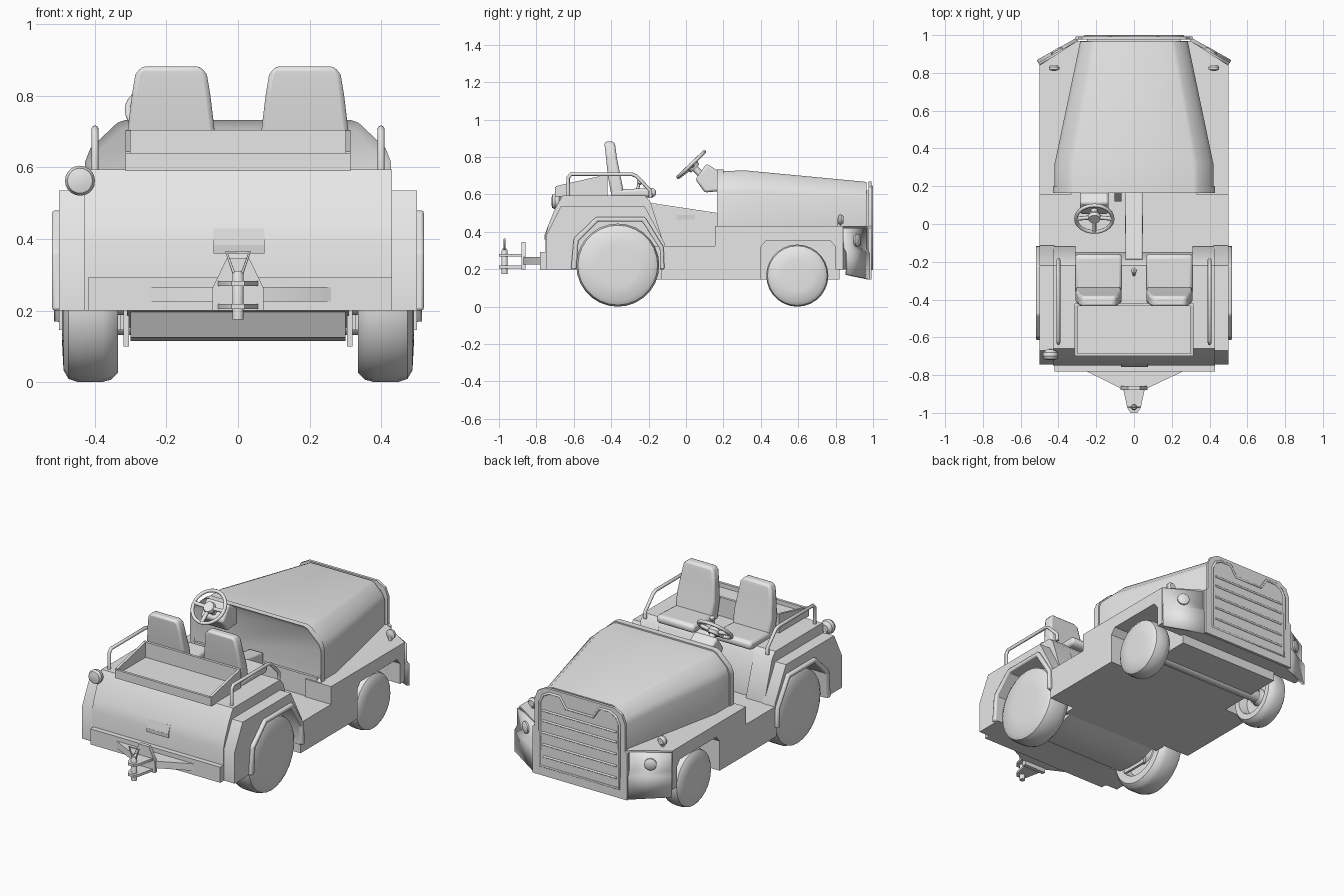
import bpy, bmesh, math
from mathutils import Vector, Matrix

if "Cube" in bpy.data.objects:
    bpy.data.objects.remove(bpy.data.objects["Cube"])


def material(name, rgb):
    m = bpy.data.materials.new(name)
    m.use_nodes = True
    m.diffuse_color = (*rgb, 1)
    m.node_tree.nodes["Principled BSDF"].inputs["Base Color"].default_value = (*rgb, 1)
    return m


GREY = material("light grey", (0.8, 0.8, 0.8))
PLATE = material("plate grey", (0.68, 0.68, 0.68))


def finish(name, bm, mirror=False, bevel=0, mat=GREY, angle=35):
    bmesh.ops.recalc_face_normals(bm, faces=bm.faces)
    me = bpy.data.meshes.new(name)
    bm.to_mesh(me)
    bm.free()
    me.materials.append(mat)
    ob = bpy.data.objects.new(name, me)
    bpy.context.collection.objects.link(ob)
    bpy.ops.object.select_all(action='DESELECT')
    ob.select_set(True)
    bpy.context.view_layer.objects.active = ob
    bpy.ops.object.shade_smooth_by_angle(angle=math.radians(angle))
    if bevel:
        b = ob.modifiers.new("bevel", 'BEVEL')
        b.width, b.segments = bevel, 2
    if mirror:
        ob.modifiers.new("mirror", 'MIRROR')
    return ob


def loft(name, rings, inset=0, depth=0, **kw):
    """Skin closed rings of points; optionally recess the first cap."""
    bm = bmesh.new()
    vs = [[bm.verts.new(p) for p in r] for r in rings]
    n = len(rings[0])
    for a, b in zip(vs, vs[1:]):
        for i in range(n):
            bm.faces.new((a[i], a[(i + 1) % n], b[(i + 1) % n], b[i]))
    first = bm.faces.new(vs[0])
    bm.faces.new(vs[-1])
    bmesh.ops.recalc_face_normals(bm, faces=bm.faces)
    if inset:
        bmesh.ops.inset_region(bm, faces=[first], thickness=inset)
        bmesh.ops.translate(bm, verts=first.verts, vec=-first.normal * depth)
    return finish(name, bm, **kw)


def prism(name, pts, a, b, axis, **kw):
    put = {'x': lambda p, t: (t, p[0], p[1]), 'y': lambda p, t: (p[0], t, p[1]),
           'z': lambda p, t: (p[0], p[1], t)}[axis]
    return loft(name, [[put(p, t) for p in pts] for t in (a, b)], **kw)


def box(name, x, y, z, **kw):
    return prism(name, [(x[0], y[0]), (x[1], y[0]), (x[1], y[1]), (x[0], y[1])], *z, 'z', **kw)


def lathe(name, profile, origin, axis, steps=28, **kw):
    """Spin (radius, height) points around an axis."""
    turn = Vector((0, 0, 1)).rotation_difference(Vector(axis)).to_matrix()
    rings = [[Vector(origin) + turn @ Vector((r * math.cos(t), r * math.sin(t), h))
              for t in (2 * math.pi * i / steps for i in range(steps))] for r, h in profile]
    return loft(name, rings, **kw)


def tube(name, pts, r, closed=False):
    c = bpy.data.curves.new(name, 'CURVE')
    c.dimensions, c.bevel_depth, c.bevel_resolution, c.use_fill_caps = '3D', r, 2, True
    s = c.splines.new('POLY')
    s.points.add(len(pts) - 1)
    for p, q in zip(s.points, pts):
        p.co = (*q, 1)
    s.use_cyclic_u = closed
    c.materials.append(GREY)
    ob = bpy.data.objects.new(name, c)
    bpy.context.collection.objects.link(ob)


def sym(half):
    """Complete a right-half outline by reflecting it."""
    return half + [(-x, z) for x, z in reversed(half)]


# Body: centre hull, side sills with wheel openings, rear tub and fenders
ARCH = [(-.14, .2), (-.14, .31), (-.235, .455), (-.47, .455), (-.575, .35), (-.585, .2)]
TAIL = [(-.75, .2), (-.75, .385), (-.735, .44), (-.7, .525), (-.66, .595)]
prism("centre_hull", [(-.2, .145), (.82, .145), (.82, .43), (.17, .43), (.17, .325), (-.2, .325)],
      -.33, .33, 'x')
prism("side_sill", [(-.13, .145), (.4, .145), (.4, .32), (.43, .355), (.77, .355), (.8, .32), (.8, .2),
                    (.84, .2), (.84, .43), (.155, .43), (.155, .325), (-.13, .325)], .33, .5, 'x', mirror=True)
prism("rear_tub_centre", TAIL + [(-.22, .595), (-.19, .56), (-.15, .325), (-.15, .145), (-.55, .2)], -.31, .31, 'x')
prism("rear_tub_side", TAIL + [(-.22, .595), (-.19, .56), (-.12, .34), (-.12, .2)] + ARCH, .31, .43, 'x', mirror=True)
prism("rear_fender", [(-.745, .2), (-.745, .385), (-.67, .535), (-.22, .535), (-.115, .34), (-.115, .2)] + ARCH,
      .42, .5, 'x', mirror=True)
flare = [(-.115, .2), (-.12, .32), (-.22, .48), (-.48, .48), (-.6, .365), (-.615, .2)]
loft("fender_flare", [[(x, y, z) for y, z in flare[:] + ARCH[::-1]] for x in (.49, .52)], mirror=True, bevel=.008)
prism("nose", [(-.5, .8), (.5, .8), (.5, .84), (.3, .97), (-.3, .97), (-.5, .84)], .2, .43, 'z')
prism("axle_housing", [(-.55, .25), (-.48, .125), (-.4, .115), (-.3, .115), (-.2, .145), (-.15, .25)], -.3, .3, 'x')
box("side_bracket", (.305, .32), (-.45, -.28), (.1, .3), mirror=True)

# Wheels
for label, y, r, x0, x1 in (("rear", -.365, .222, .335, .492), ("front", .595, .166, .36, .485)):
    for side in (-1, 1):
        w = x1 - x0
        lathe(label + "_wheel", [(r * .2, .06), (r * .25, .02), (r * .3, .05), (r * .62, .05), (r * .68, 0),
              (r * .88, 0), (r * .97, .02), (r, .045), (r, w - .045), (r * .96, w - .018),
              (r * .85, w - .004), (r * .5, w), (r * .05, w)], (side * x0, y, r), (side, 0, 0))
    tube(label + "_axle", [(-x0 - .06, y, r), (x0 + .06, y, r)], .035)


# Hood with raised rear rim and recessed firewall
def arch(w, y, top, drop, out=0):
    half = [(w + out, .43), (w + out, top - drop), (w - .015 + out, top - drop * .65),
            (w - drop * .75, top - .008 + out), (w - drop * .95, top + out)]
    return [(x, y, z) for x, z in sym(half)]


loft("hood", [arch(.42, .185, .725, .11), arch(.42, .32, .728, .11), arch(.285, .965, .667, .09)], angle=50)
loft("hood_rim", [arch(.42, .165, .725, .11, .008), arch(.42, .2, .725, .11, .008)], inset=.022, depth=.015)
box("firewall", (-.4, .4), (.165, .2), (.325, .45))
box("radiator_core", (-.25, .25), (.95, .99), (.2, .62))

# Grille panel, ribs and wrap-around lamp wings
prism("grille_panel", sym([(.31, .145), (.31, .42), (.295, .43), (.295, .59), (.275, .64), (.225, .668)]),
      .977, .993, 'y')
frame = [(.26, .2), (.26, .58), (.24, .62), (.2, .642), (.13, .642), (.09, .58)]
tube("grille_frame", [(x, .993, z) for x, z in sym(frame)], .007, True)
for z in (.26, .33, .4, .47, .53):
    tube("grille_rib", [(-.24, .993, z), (.24, .993, z)], .006)
bm = bmesh.new()
rows = [[bm.verts.new((x, y, z)) for x, y, z in ((.305, .985, a), (.515, .868, b))]
        for a, b in ((.145, .17), (.285, .295), (.42, .42))]
for a, b in zip(rows, rows[1:]):
    window = bm.faces.new((a[0], a[1], b[1], b[0]))
window.normal_update()
bmesh.ops.inset_region(bm, faces=[window], thickness=.024)
bmesh.ops.translate(bm, verts=window.verts, vec=(-.008, -.014, 0))
wing = finish("lamp_wing", bm, mirror=True)
solid = wing.modifiers.new("thickness", 'SOLIDIFY')
solid.thickness = .016
lamp_dir = Vector((.49, .87, 0)).normalized()
for s in (-1, 1):
    d = Vector((s * lamp_dir.x, lamp_dir.y, 0))
    lathe("headlamp", [(.034, 0), (.034, .01), (.02, .018)], (s * .405, .91, .355), d, 16)
    lathe("marker_lamp", [(.008, 0), (.028, .008), (.028, .02), (.018, .032)], (s * .423, .81, .465), (0, 1, 0), 16)
    tube("marker_stem", [(s * .423, .82, .42), (s * .423, .82, .46)], .01)

# Cabin: tunnel, lever, pedals, steering
prism("tunnel", [(-.2, .3), (.175, .3), (.175, .5), (-.19, .555)], -.045, .045, 'x', bevel=.006)
box("tunnel_plate", (-.048, .048), (-.05, .045), (.465, .49), mat=PLATE)
tube("gear_lever", [(0, -.27, .59), (0, -.25, .66)], .008)
lathe("lever_knob", [(.004, 0), (.015, .01), (.015, .022), (.004, .032)], (0, -.25, .65), (0, .2, 1), 12)
for x in (-.085, -.16):
    prism("pedal", [(.17, .45), (.12, .38), (.13, .37), (.18, .43)], x - .018, x + .018, 'x')
axis = Vector((0, -.69, .72)).normalized()
hub = Vector((-.21, .028, .76))
turn = Vector((0, 0, 1)).rotation_difference(axis).to_matrix()
tube("steering_rim", [hub + turn @ Vector((.097 * math.cos(t), .097 * math.sin(t), 0))
                      for t in (math.tau * i / 28 for i in range(28))], .01, True)
for deg in (0, 180, 270):
    t = math.radians(deg)
    tube("steering_spoke", [hub - axis * .012, hub + turn @ Vector((.097 * math.cos(t), .097 * math.sin(t), 0))], .011)
lathe("steering_hub", [(.03, -.03), (.036, -.012), (.03, .005)], hub, axis, 16)
tube("steering_shaft", [hub, hub - axis * .12], .018)
prism("column_cover", [(.05, .68), (.11, .765), (.165, .73), (.2, .7), (.2, .62), (.1, .61)],
      -.285, -.135, 'x', bevel=.012)

# Seats
for x in (-.187, .187):
    prism("seat_cushion", [(-.4, .585), (-.17, .585), (-.155, .61), (-.17, .635), (-.4, .625)],
          x - .122, x + .122, 'x', bevel=.014)
    loft("seat_back", [[(x - w, y0, z), (x + w, y0, z), (x + w, y1, z), (x - w, y1, z)] for z, w, y0, y1 in
         ((.6, .12, -.4, -.33), (.7, .122, -.418, -.35), (.8, .11, -.428, -.37), (.86, .1, -.435, -.378),
          (.883, .082, -.435, -.385))], bevel=.012)

# Rear tray with sloping sides, side rails, round lamp
box("tray_floor", (-.315, .315), (-.695, -.42), (.59, .615))
box("tray_back", (-.315, .315), (-.435, -.42), (.59, .705))
prism("tray_side", [(-.695, .59), (-.43, .59), (-.43, .705), (-.695, .645)], .3, .315, 'x', mirror=True)
box("tray_lip", (-.315, .315), (-.7, -.685), (.59, .64))
for s in (-1, 1):
    tube("side_rail", [(s * .4, y, z) for y, z in ((-.63, .58), (-.63, .69), (-.615, .708), (-.29, .708),
                                                   (-.265, .698), (-.19, .62), (-.19, .58))], .01)
lathe("rear_lamp", [(.02, 0), (.038, .015), (.042, .035), (.035, .05), (.015, .055)], (-.442, -.665, .563), (0, -1, 0), 20)
tube("lamp_stem", [(-.442, -.665, .52), (-.442, -.68, .56)], .01)

# Rear bumper, number plate and tow hitch
box("rear_bumper", (-.42, .43), (-.78, -.745), (.2, .292))
box("number_plate", (-.068, .074), (-.757, -.748), (.36, .383), mat=PLATE)
slope = [(-.757, .381), (-.739, .43), (-.735, .428), (-.745, .381)]
prism("number_plate_top", slope, -.068, .074, 'x', mat=PLATE)
prism("hitch_gusset", [(-.26, -.775), (.27, -.775), (.07, -.87), (-.07, -.87)], .225, .266, 'z')
prism("hitch_plate", sym([(.072, .2), (.072, .262), (.032, .345)]), -.88, -.858, 'y')
for z in (.205, .268):
    prism("hitch_jaw", [(-.058, -.87), (.058, -.87), (.035, -.975), (.018, -1), (-.018, -1), (-.035, -.975)],
          z, z + .014, 'z')
lathe("hitch_pin", [(.016, .175), (.016, .3), (.01, .31)], (0, -.97, 0), (0, 0, 1), 14)
tube("pin_handle", [(-.01, -.97, .3), (-.032, -.97, .362), (.032, -.97, .362), (.01, -.97, .3)], .005, True)
